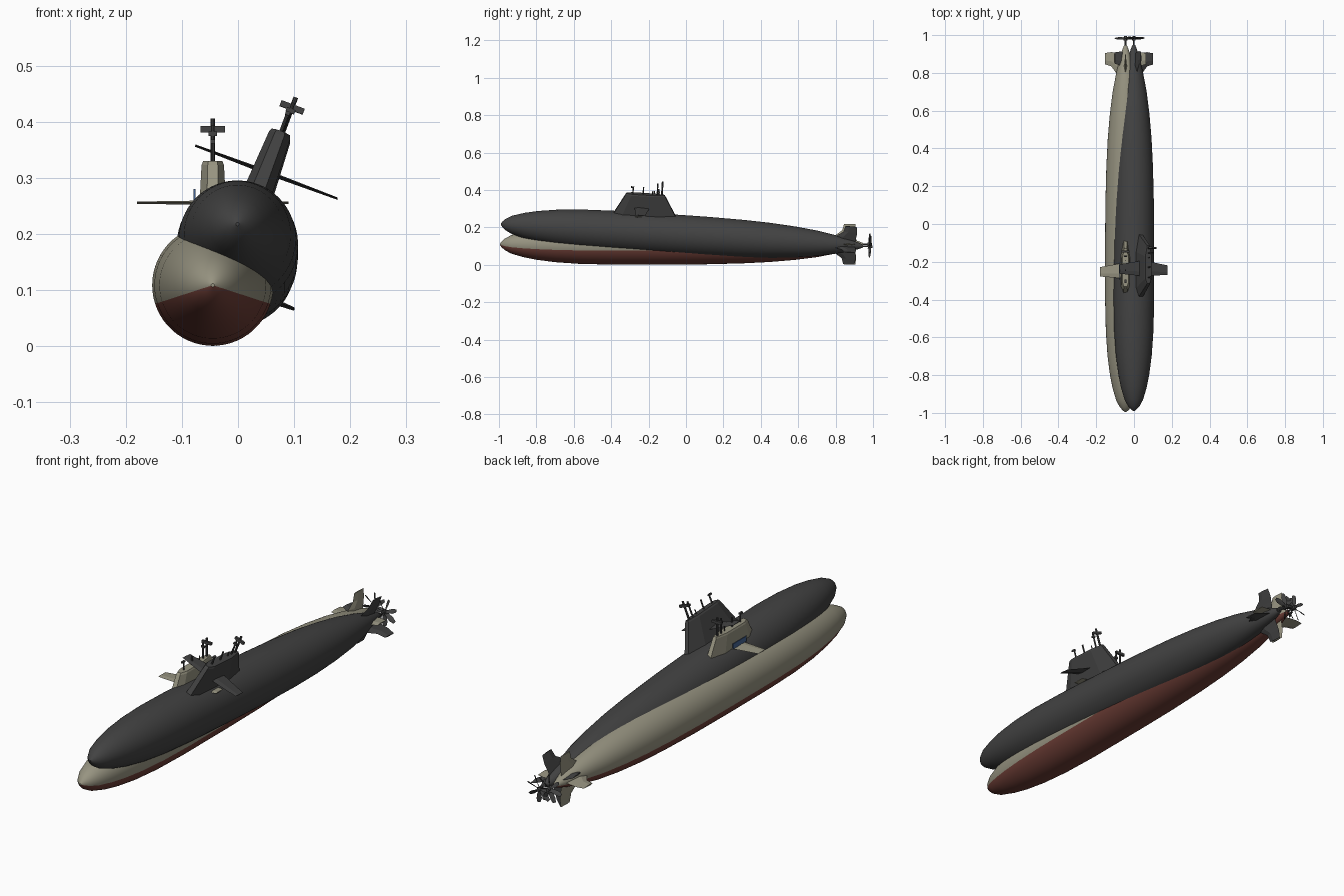
import bpy, bmesh, math
from mathutils import Matrix, Vector

if "Cube" in bpy.data.objects:
    bpy.data.objects.remove(bpy.data.objects["Cube"])


def material(name, rgb):
    m = bpy.data.materials.new(name)
    m.diffuse_color = (*rgb, 1)
    m.use_nodes = True
    m.node_tree.nodes["Principled BSDF"].inputs["Base Color"].default_value = m.diffuse_color
    return m


BEIGE = material("beige grey", (0.31, 0.295, 0.22))
DARK = material("dark grey", (0.055, 0.055, 0.055))
RED = material("red brown", (0.155, 0.048, 0.037))
BLUE = material("blue", (0.06, 0.13, 0.30))


def finish(bm, name, mats, frame, smooth=False):
    bmesh.ops.recalc_face_normals(bm, faces=bm.faces)
    me = bpy.data.meshes.new(name)
    bm.to_mesh(me)
    bm.free()
    for m in mats:
        me.materials.append(m)
    ob = bpy.data.objects.new(name, me)
    bpy.context.collection.objects.link(ob)
    ob.matrix_world = frame
    if smooth:
        bpy.ops.object.select_all(action='DESELECT')
        ob.select_set(True)
        bpy.context.view_layer.objects.active = ob
        bpy.ops.object.shade_smooth_by_angle(angle=math.radians(35))
    return ob


def loft(bm, rings):
    """Join closed rings of points with quads and cap both ends."""
    vs = [[bm.verts.new(p) for p in r] for r in rings]
    n = len(vs[0])
    for a, b in zip(vs, vs[1:]):
        for i in range(n):
            j = (i + 1) % n
            bm.faces.new((a[i], a[j], b[j], b[i]))
    bm.faces.new(vs[0])
    bm.faces.new(vs[-1])


def box(bm, centre, size):
    bmesh.ops.create_cube(bm, size=1, matrix=Matrix.Translation(centre)
                          @ Matrix.Diagonal((*size, 1)))


def pole(bm, y, z0, z1, r):
    bmesh.ops.create_cone(bm, segments=10, radius1=r, radius2=r, depth=z1 - z0, cap_ends=True,
                          matrix=Matrix.Translation((0, y, (z0 + z1) / 2)))


# Hull profile: (y, radius)
HULL = [(-.995, .003), (-.988, .013), (-.97, .030), (-.935, .049), (-.87, .068),
        (-.80, .082), (-.70, .095), (-.57, .104), (-.40, .108), (-.10, .108),
        (.10, .1065), (.30, .1015), (.45, .094), (.58, .083), (.70, .068),
        (.80, .049), (.88, .030), (.925, .016), (.945, .008)]


def submarine(prefix, frame, upper, lower):
    # Round hull, lower sector in its own colour
    bm = bmesh.new()
    n = 60
    loft(bm, [[(r * math.cos(2 * math.pi * i / n), y, r * math.sin(2 * math.pi * i / n))
               for i in range(n)] for y, r in HULL])
    for f in bm.faces:
        c = f.calc_center_median()
        if math.atan2(c.z, abs(c.x)) < math.radians(-18):
            f.material_index = 1
    finish(bm, prefix + "_hull", [upper, lower], frame, True)

    # Sail: tapered plan with narrowed ends, leaning in towards the top
    bm = bmesh.new()

    def plan(z, y0, y1, w):
        d = (y1 - y0) * .14
        half = [(.45 * w, y0), (w, y0 + d), (w, y1 - 2 * d), (.4 * w, y1)]
        return [(x, y, z) for x, y in half] + [(-x, y, z) for x, y in reversed(half)]
    loft(bm, [plan(.06, -.42, -.045, .028), plan(.10, -.398, -.062, .026),
              plan(.214, -.338, -.126, .020), plan(.221, -.332, -.130, .017)])
    finish(bm, prefix + "_sail", [upper], frame)

    # Sail planes, one on each side
    for side, label in ((-1, "left"), (1, "right")):
        bm = bmesh.new()
        rings = []
        for x, y0, y1, t in ((.005, -.288, -.205, .004), (.135, -.278, -.228, .002)):
            m = y0 + (y1 - y0) * .3
            rings.append([(side * x, y0, .147), (side * x, m, .147 + t),
                          (side * x, y1, .147), (side * x, m, .147 - t)])
        loft(bm, rings)
        finish(bm, f"{prefix}_{label}_sail_plane", [upper], frame)

    # Four tail fins in a cross
    for k in range(4):
        bm = bmesh.new()
        rings = []
        for z, y0, y1, t in ((.01, .785, .90, .008), (.05, .80, .907, .007),
                             (.075, .835, .910, .005), (.108, .845, .905, .003)):
            m = y0 + (y1 - y0) * .35
            rings.append([(0, y0, z), (t, m, z), (0, y1, z), (-t, m, z)])
        loft(bm, rings)
        bm.transform(Matrix.Rotation(k * math.pi / 2, 4, 'Y'))
        finish(bm, f"{prefix}_tail_fin_{k + 1}", [upper], frame)

    # Masts and periscopes on the sail
    bm = bmesh.new()
    for y, top, r in ((-.30, .258, .0035), (-.245, .260, .0035), (-.195, .240, .0025),
                      (-.17, .285, .0035), (-.145, .297, .0045)):
        pole(bm, y, .20, top, r)
    box(bm, (0, -.304, .256), (.008, .018, .007))
    box(bm, (0, -.145, .278), (.044, .010, .011))
    box(bm, (0, -.17, .270), (.016, .008, .008))
    finish(bm, prefix + "_masts", [DARK], frame)

    # Propeller: shaft, hub and seven twisted blades
    bm = bmesh.new()
    turn = Matrix.Rotation(math.pi / 2, 4, 'X')
    for y, r1, r2, d in ((.962, .004, .004, .05), (.983, .007, .010, .024)):
        bmesh.ops.create_cone(bm, segments=16, radius1=r1, radius2=r2, depth=d, cap_ends=True,
                              matrix=Matrix.Translation((0, y, 0)) @ turn)
    for k in range(7):
        spin = Matrix.Rotation(2 * math.pi * k / 7, 4, 'Y')
        rings = []
        for z, w, twist in ((.006, .005, 30), (.022, .009, 45), (.042, .010, 55), (.058, .006, 62)):
            tw = Matrix.Rotation(math.radians(twist), 4, 'Z')
            rings.append([spin @ (Vector((0, .983, z)) + tw @ Vector(p)) for p in
                          ((0, -w, 0), (.0012, 0, 0), (0, w, 0), (-.0012, 0, 0))])
        loft(bm, rings)
    finish(bm, prefix + "_propeller", [DARK], frame)


# Upright two-tone boat
light_frame = Matrix.Translation((-.045, 0, .109))
submarine("light", light_frame, BEIGE, RED)

# Blue plates beside the sail
for side, label in ((-1, "left"), (1, "right")):
    bm = bmesh.new()
    box(bm, (side * .0325, -.25, .160), (.003, .09, .022))
    finish(bm, f"light_{label}_plate", [BLUE], light_frame)

# Dark boat, rolled to the side with the nose raised
dark_frame = (Matrix.Translation((-.001, .003, .157))
              @ Matrix.Rotation(math.radians(-3.5), 4, 'X')
              @ Matrix.Rotation(math.radians(20.5), 4, 'Y'))
submarine("dark", dark_frame, DARK, DARK)
